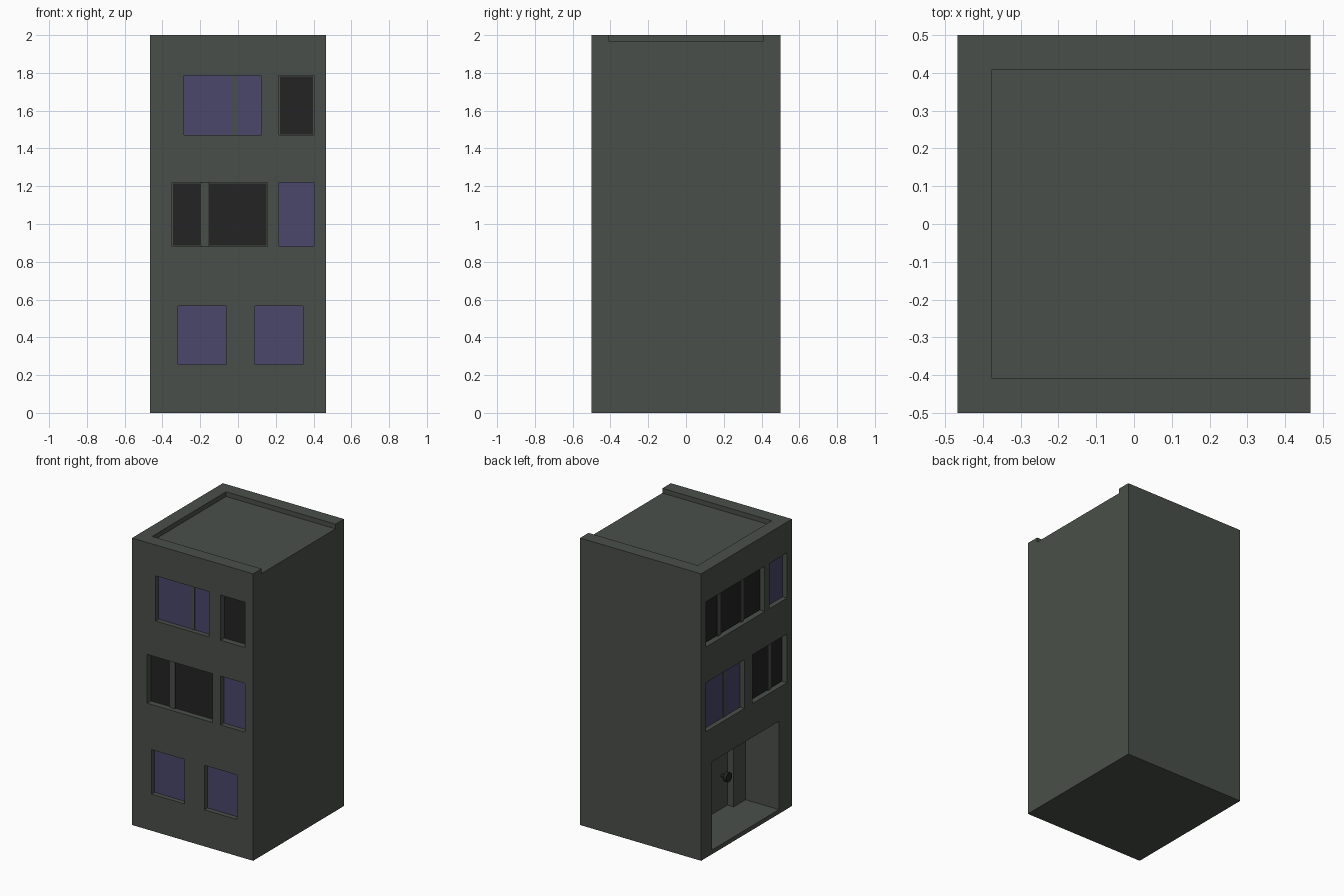
import bpy, bmesh, math

cube = bpy.data.objects.get("Cube")
if cube:
    bpy.data.objects.remove(cube, do_unlink=True)


def material(name, rgb):
    m = bpy.data.materials.new(name)
    m.use_nodes = True
    m.diffuse_color = (*rgb, 1)
    bsdf = next(n for n in m.node_tree.nodes if n.type == 'BSDF_PRINCIPLED')
    bsdf.inputs["Base Color"].default_value = (*rgb, 1)
    bsdf.inputs["Roughness"].default_value = 0.8
    return m


WALL = material("grey_green_wall", (0.068, 0.078, 0.068))
BLUE = material("blue_glass", (0.068, 0.063, 0.145))
DARK = material("dark_glass", (0.017, 0.017, 0.017))

HX, HY = 0.467, 0.5      # half width and half depth of the building
REVEAL = 0.034           # how far the windows sit back


def box(name, x, y, z, mat):
    """Box from (min, max) ranges."""
    bm = bmesh.new()
    bmesh.ops.create_cube(bm, size=1)
    for v in bm.verts:
        for i, r in enumerate((x, y, z)):
            v.co[i] = max(r) if v.co[i] > 0 else min(r)
    me = bpy.data.meshes.new(name)
    bm.to_mesh(me)
    bm.free()
    me.materials.append(mat)
    ob = bpy.data.objects.new(name, me)
    bpy.context.collection.objects.link(ob)
    return ob


def wall_box(name, side, a, z, d, mat):
    """Box on the front or right wall: a = range along the wall, d = depth range."""
    if side == "front":
        return box(name, a, (-HY + d[0], -HY + d[1]), z, mat)
    return box(name, (-HX + d[0], -HX + d[1]), a, z, mat)


def cut(target, cutter):
    mod = target.modifiers.new("cut", 'BOOLEAN')
    mod.operation = 'DIFFERENCE'
    mod.solver = 'EXACT'
    mod.object = cutter
    bpy.context.view_layer.objects.active = target
    bpy.ops.object.modifier_apply(modifier=mod.name)
    bpy.data.objects.remove(cutter, do_unlink=True)


# Main block with the roof terrace, open on its left edge
body = box("building", (-HX, HX), (-HY, HY), (0, 2), WALL)
cut(body, box("roof_cutter", (-0.377, 0.6), (-0.407, 0.407), (1.967, 2.1), WALL))

# Windows: name, side, range along the wall, height range, glass, mullion ranges
UP, MID, LOW = (1.47, 1.785), (0.88, 1.22), (0.255, 0.565)
windows = [
    ("front_upper_wide", "front", (-0.285, 0.125), UP, BLUE, [(-0.03, -0.005)]),
    ("front_upper_narrow", "front", (0.217, 0.403), UP, DARK, []),
    ("front_middle_wide", "front", (-0.35, 0.155), MID, DARK, [(-0.195, -0.155)]),
    ("front_middle_narrow", "front", (0.217, 0.403), MID, BLUE, []),
    ("front_lower_right", "front", (-0.317, -0.063), LOW, BLUE, []),
    ("front_lower_left", "front", (0.09, 0.343), LOW, BLUE, []),
    ("side_upper_wide", "side", (-0.2, 0.445), UP, DARK, [(0.244, 0.278), (-0.011, 0.02)]),
    ("side_upper_narrow", "side", (-0.445, -0.255), UP, BLUE, []),
    ("side_middle_wide", "side", (0.022, 0.445), MID, BLUE, [(0.19, 0.212)]),
    ("side_middle_narrow", "side", (-0.445, -0.067), MID, DARK, [(-0.311, -0.278)]),
]
for name, side, a, z, glass, mullions in windows:
    cut(body, wall_box(name + "_cutter", side, a, z, (-0.1, REVEAL + 0.006), WALL))
    # Dark panes leave a thin rim of wall colour around them
    e = 0.005 if glass is DARK else 0
    wall_box(name + "_glass", side, (a[0] + e, a[1] - e), (z[0] + e, z[1] - e),
             (REVEAL, REVEAL + 0.008), glass)
    for i, m in enumerate(mullions):
        wall_box(f"{name}_mullion_{i + 1}", side, m, z, (REVEAL - 0.004, REVEAL + 0.008), WALL)

# Entrance porch with a door set back in its rear wall
cut(body, wall_box("porch_cutter", "side", (-0.356, 0.378), (0.03, 0.645), (-0.1, 0.257), WALL))
cut(body, wall_box("door_cutter", "side", (-0.225, 0.245), (0.03, 0.58), (0.2, 0.305), WALL))

# Round door knob on a short stem
for name, radius, d0, d1 in (("knob_stem", 0.012, 0.27, 0.31), ("door_knob", 0.033, 0.25, 0.275)):
    bpy.ops.mesh.primitive_cylinder_add(
        vertices=16, radius=radius, depth=d1 - d0,
        location=(-HX + (d0 + d1) / 2, -0.165, 0.26), rotation=(0, math.pi / 2, 0))
    knob = bpy.context.object
    knob.name = name
    knob.data.materials.append(DARK)
    bpy.ops.object.shade_smooth_by_angle()
